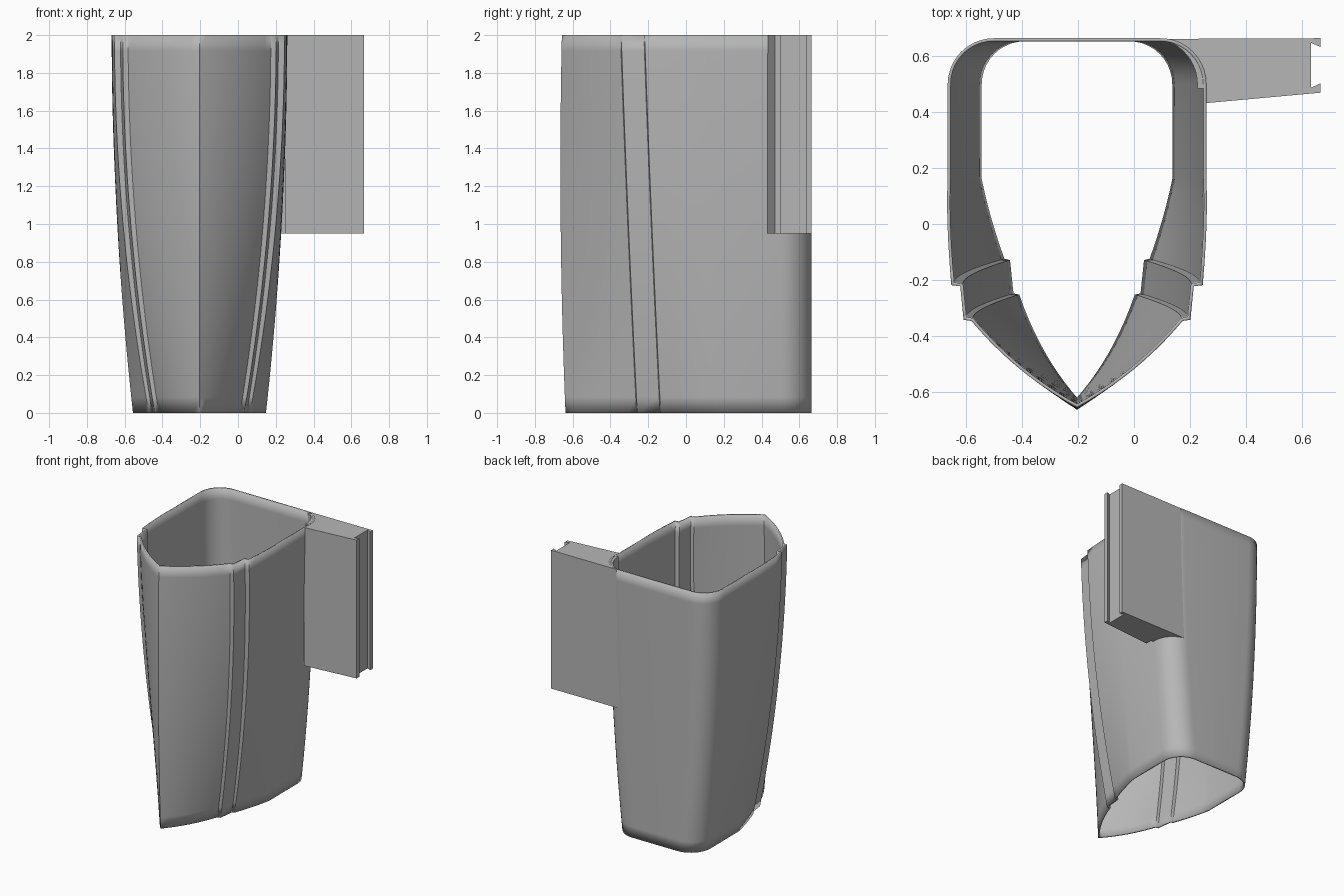
import bpy, bmesh, math

cube = bpy.data.objects.get("Cube")
if cube:
    bpy.data.objects.remove(cube, do_unlink=True)

grey = bpy.data.materials.new("mid_grey")
grey.use_nodes = True
colour = (0.47, 0.47, 0.47, 1)
grey.diffuse_color = colour
grey.node_tree.nodes["Principled BSDF"].inputs["Base Color"].default_value = colour

CENTRE, HEIGHT, BACK, RADIUS = -0.204, 2.0, 0.665, 0.165


def make_object(name, bm):
    mesh = bpy.data.meshes.new(name)
    bm.to_mesh(mesh)
    bm.free()
    mesh.materials.append(grey)
    obj = bpy.data.objects.new(name, mesh)
    bpy.context.collection.objects.link(obj)
    return obj


def smooth(obj):
    bpy.ops.object.select_all(action='DESELECT')
    obj.select_set(True)
    bpy.context.view_layer.objects.active = obj
    bpy.ops.object.shade_smooth_by_angle(angle=math.radians(25))


def bend(p, c, q, steps):
    """Quadratic curve from p to q, steered by c."""
    return [tuple((1 - t) ** 2 * a + 2 * t * (1 - t) * b + t * t * d
                  for a, b, d in zip(p, c, q))
            for t in (i / steps for i in range(steps + 1))]


def arc(cx, cy, r, start, end, steps):
    angles = [math.radians(start + (end - start) * i / steps) for i in range(steps + 1)]
    return [(cx + r * math.cos(a), cy + r * math.sin(a)) for a in angles]


def section(t):
    """Closed outline of the shell at height fraction t."""
    ease = 1 - (1 - t) ** 2

    def grow(low, high):
        return low + (high - low) * ease

    drop = 0.085 * (0.8 * t + 0.2 * ease)
    y1, y2 = -0.138 - drop, -0.262 - drop
    w = grow(0.352, 0.463)
    tip = (0, -0.638 - 0.027 * (1 - ((t - 0.65) / 0.65) ** 2))
    nose = (grow(0.215, 0.378), y2)
    front = bend(tip, (nose[0] / 2 + 0.03, (tip[1] + y2) / 2 - 0.035), nose, 10)
    steps = [(grow(0.237, 0.406), y2 + 0.004), (grow(0.25, 0.418), y1)]
    rear = (grow(0.268, 0.45), y1 + 0.004)
    side = bend(rear, ((rear[0] + w) / 2 + 0.014, 0.02), (w, 0.16), 6)
    half = front + steps + side + arc(w - RADIUS, BACK - RADIUS, RADIUS, 0, 90, 10)
    mirrored = [(-x, y) for x, y in reversed(half[1:])]
    return [(x + CENTRE, y) for x, y in half + mirrored]


# Thin tapering shell, open at both ends
bm = bmesh.new()
LEVELS = 24
rings = [[bm.verts.new((x, y, HEIGHT * k / LEVELS)) for x, y in section(k / LEVELS)]
         for k in range(LEVELS + 1)]
for low, high in zip(rings, rings[1:]):
    n = len(low)
    for i in range(n):
        j = (i + 1) % n
        bm.faces.new((low[i], low[j], high[j], high[i]))
shell = make_object("tapered_shell", bm)
smooth(shell)
wall = shell.modifiers.new("wall", 'SOLIDIFY')
wall.thickness = 0.011
wall.offset = -1
wall.use_even_offset = True

# Side bracket with a slotted end and a curved edge against the shell corner
outline = [(0.25, 0.432), (0.667, 0.47), (0.667, 0.503), (0.634, 0.488),
           (0.634, 0.648), (0.667, 0.634), (0.667, BACK)]
outline += list(reversed(arc(0.062, BACK - RADIUS, RADIUS, 0, 80, 10)))
outline += [(0.227, 0.485), (0.25, 0.485)]
bm = bmesh.new()
base = bm.faces.new([bm.verts.new((x, y, 0.95)) for x, y in outline])
top = bmesh.ops.extrude_face_region(bm, geom=[base])["geom"]
bmesh.ops.translate(bm, vec=(0, 0, HEIGHT - 0.95),
                    verts=[v for v in top if isinstance(v, bmesh.types.BMVert)])
bmesh.ops.recalc_face_normals(bm, faces=bm.faces)
smooth(make_object("side_bracket", bm))
